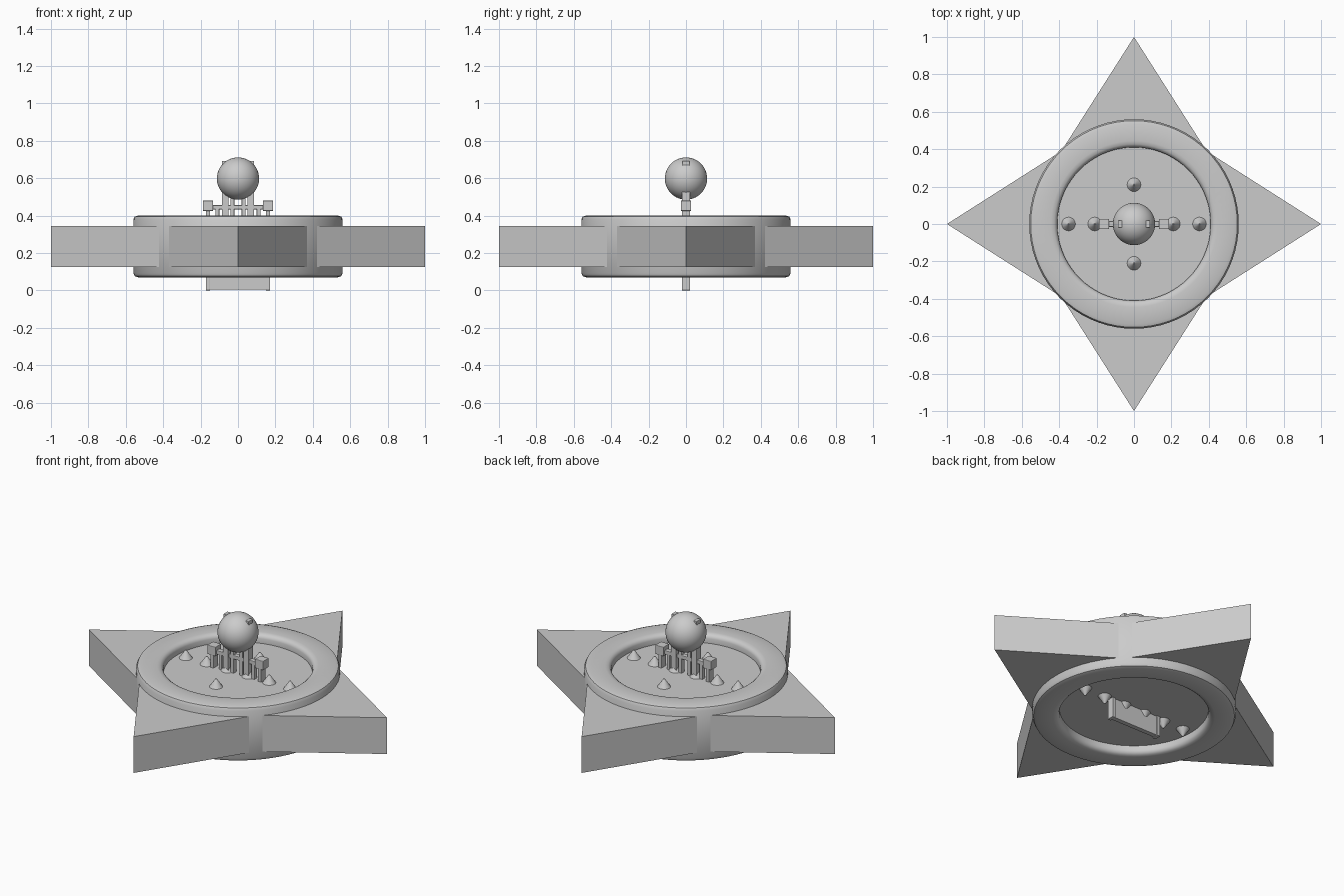
import bpy, bmesh, math

cube = bpy.data.objects.get("Cube")
if cube:
    bpy.data.objects.remove(cube, do_unlink=True)

GREY = (0.6, 0.6, 0.6, 1)
grey = bpy.data.materials.new("plain grey")
grey.use_nodes = True
grey.diffuse_color = GREY
grey.node_tree.nodes["Principled BSDF"].inputs["Base Color"].default_value = GREY


def finish(bm, name, smooth=False, bevel=0):
    bmesh.ops.recalc_face_normals(bm, faces=bm.faces)
    mesh = bpy.data.meshes.new(name)
    bm.to_mesh(mesh)
    bm.free()
    obj = bpy.data.objects.new(name, mesh)
    bpy.context.collection.objects.link(obj)
    mesh.materials.append(grey)
    if bevel:
        mod = obj.modifiers.new("Bevel", "BEVEL")
        mod.width = bevel
        mod.segments = 2
    if smooth:
        bpy.ops.object.select_all(action="DESELECT")
        obj.select_set(True)
        bpy.context.view_layer.objects.active = obj
        bpy.ops.object.shade_smooth_by_angle(angle=math.radians(40))
    return obj


def box(name, x, z0, z1, width, depth, bevel=0.003):
    bm = bmesh.new()
    bmesh.ops.create_cube(bm, size=1)
    bmesh.ops.scale(bm, vec=(width, depth, z1 - z0), verts=bm.verts)
    bmesh.ops.translate(bm, vec=(x, 0, (z0 + z1) / 2), verts=bm.verts)
    return finish(bm, name, bevel=bevel)


def cone(name, x, y, base, tip):
    bm = bmesh.new()
    bmesh.ops.create_cone(bm, cap_ends=True, segments=24, radius1=0.04,
                          radius2=0.004, depth=abs(tip - base))
    if tip < base:
        bmesh.ops.scale(bm, vec=(1, 1, -1), verts=bm.verts)
    bmesh.ops.translate(bm, vec=(x, y, (base + tip) / 2), verts=bm.verts)
    return finish(bm, name, smooth=True)


# Four pointed star slab
bm = bmesh.new()
corners = []
for i in range(8):
    r = 0.55 if i % 2 else 1
    a = i * math.pi / 4
    corners.append(bm.verts.new((r * math.cos(a), r * math.sin(a), 0.125)))
face = bm.faces.new(corners)
top = bmesh.ops.extrude_face_region(bm, geom=[face])["geom"]
bmesh.ops.translate(bm, vec=(0, 0, 0.22),
                    verts=[v for v in top if isinstance(v, bmesh.types.BMVert)])
# the slab is open under the rim so the recessed floors stay clear
finish(bm, "star").hide_render = False

# Recessed hub: one lathed profile with a rounded rim and both floors
FLOOR_TOP, FLOOR_BOTTOM = 0.347, 0.123
half = [(0, FLOOR_TOP), (0.41, FLOOR_TOP), (0.41, 0.375), (0.415, 0.388),
        (0.427, 0.397), (0.445, 0.4), (0.535, 0.4), (0.552, 0.394), (0.56, 0.378)]
profile = half + [(r, 0.47 - z) for r, z in reversed(half)]
bm = bmesh.new()
verts = [bm.verts.new((r, 0, z)) for r, z in profile]
edges = [bm.edges.new(pair) for pair in zip(verts, verts[1:])]
bmesh.ops.spin(bm, geom=verts + edges, axis=(0, 0, 1), cent=(0, 0, 0),
               angle=math.tau, steps=72)
bmesh.ops.remove_doubles(bm, verts=bm.verts, dist=0.0005)
finish(bm, "hub_rim", smooth=True)

# Studs on the upper and lower floors
for i in range(6):
    x = -0.35 + 0.14 * i
    cone("upper_stud", x, 0, FLOOR_TOP - 0.005, 0.395)
    cone("lower_stud", x, 0, FLOOR_BOTTOM + 0.005, 0.075)
for y in (-0.21, 0.21):
    cone("upper_side_stud", 0, y, FLOOR_TOP - 0.005, 0.395)

# Central frame through the hub
box("lower_panel", 0, 0.004, 0.13, 0.31, 0.03)
box("upper_rail", 0, 0.433, 0.456, 0.27, 0.03)
for side in (-1, 1):
    box("end_post", side * 0.16, 0, 0.43, 0.022, 0.044)
    box("end_block", side * 0.16, 0.425, 0.48, 0.055, 0.055)
    box("neck_post", side * 0.068, 0.34, 0.56, 0.035, 0.044)
    box("thin_post", side * 0.11, 0.34, 0.44, 0.02, 0.03)
    box("inner_post", side * 0.03, 0.34, 0.53, 0.02, 0.03)
    box("head_bump", side * 0.075, 0.66, 0.692, 0.022, 0.04)

# Ball on top
bm = bmesh.new()
bmesh.ops.create_uvsphere(bm, u_segments=40, v_segments=24, radius=0.113)
bmesh.ops.translate(bm, vec=(0, 0, 0.598), verts=bm.verts)
finish(bm, "ball", smooth=True)
